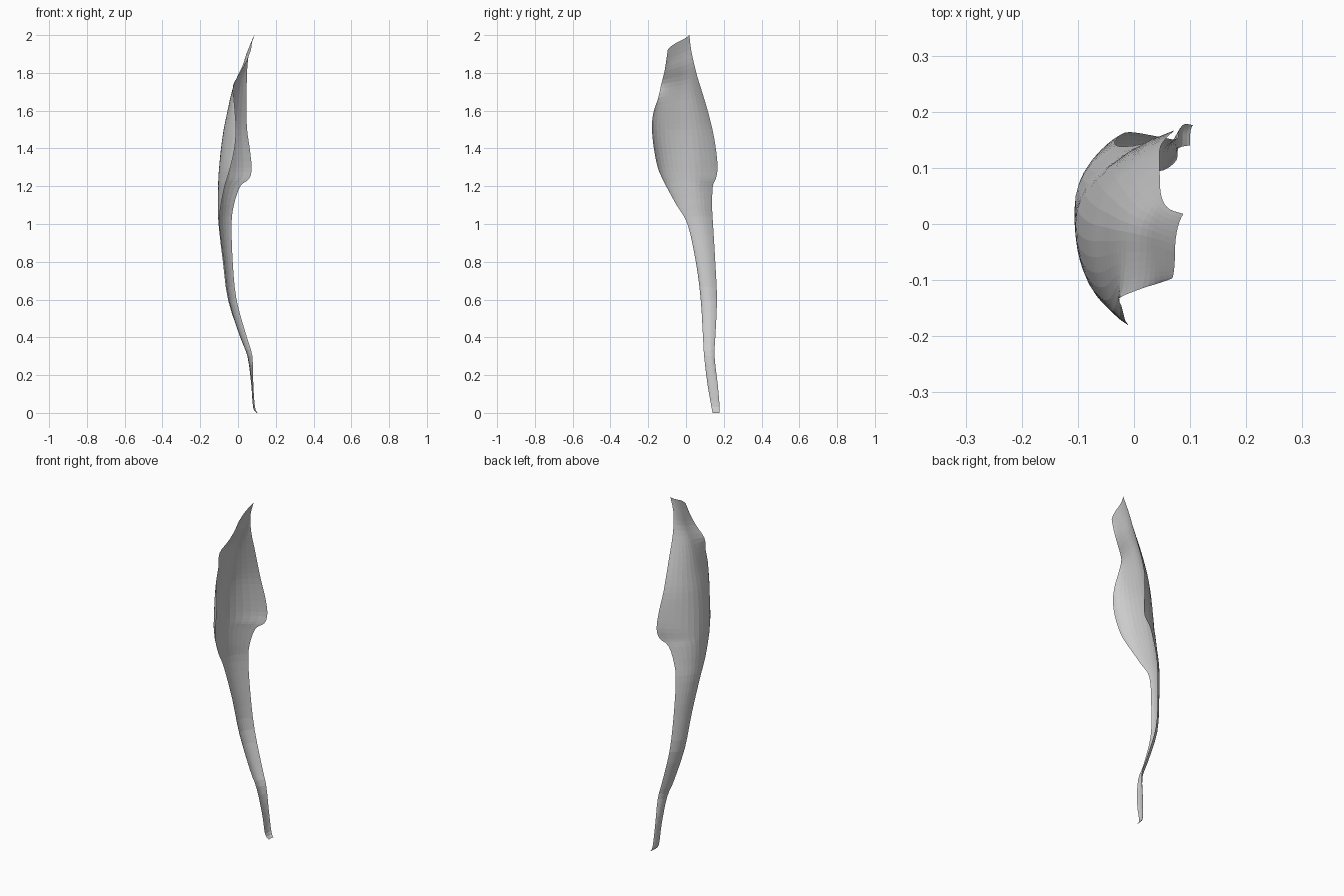
import bpy, bmesh, math
from mathutils import Vector

# Cross-sections, top to bottom: z, front edge xy, spine xy, back edge xy
ROWS = [
    (2.00, .068, -.097, .073, -.05, .088, .018),
    (1.93, .046, -.105, .045, -.04, .064, .026),
    (1.86, .014, -.115, .022, -.035, .052, .04),
    (1.78, -.026, -.132, -.014, -.03, .047, .06),
    (1.70, -.022, -.147, -.037, -.03, .046, .085),
    (1.60, -.015, -.174, -.057, -.03, .045, .115),
    (1.50, -.01, -.18, -.076, -.03, .048, .14),
    (1.40, -.018, -.17, -.09, -.025, .062, .158),
    (1.30, -.04, -.15, -.10, -.015, .072, .167),
    (1.24, -.058, -.125, -.104, -.005, .060, .158),
    (1.20, -.07, -.105, -.105, .0, .012, .142),
    (1.10, -.09, -.05, -.106, .015, -.022, .138),
    (1.00, -.097, .008, -.103, .04, -.034, .143),
    (0.80, -.072, .052, -.08, .075, -.028, .155),
    (0.60, -.046, .078, -.053, .1, -.008, .164),
    (0.40, .014, .09, .012, .11, .047, .155),
    (0.30, .053, .096, .05, .118, .076, .151),
    (0.15, .076, .114, .07, .13, .081, .168),
    (0.03, .079, .135, .08, .155, .090, .178),
    (0.00, .10, .14, .10, .157, .105, .176),
]
STEPS, HALF = 3, 7
FRONT_ARC, BACK_ARC = math.radians(75), math.radians(62)


def spline(a, b, c, d, t):
    return [q + .5 * t * (r - p + t * (2*p - 5*q + 4*r - s + t * (3*(q - r) + s - p)))
            for p, q, r, s in zip(a, b, c, d)]


def section(row):
    """Points of an open C-shaped section from front edge to back edge."""
    z, fx, fy, mx, my, bx, by = row
    drop = .16 * max(0, z - 1.5)          # front rim sits lower near the tip
    pts = []
    for i in range(-HALF, HALF + 1):
        ex, ey, arc = (fx, fy, FRONT_ARC) if i < 0 else (bx, by, BACK_ARC)
        a = abs(i) / HALF * arc
        u, v = (1 - math.cos(a)) / (1 - math.cos(arc)), math.sin(a) / math.sin(arc)
        pts.append(Vector((mx + (ex - mx) * u, my + (ey - my) * v,
                           z - drop * (HALF - i) / (2 * HALF))))
    return pts


# Curled leaf blade running down into its ribbon-like stalk
rows, last = [], len(ROWS) - 1
for k in range(last):
    quad = [ROWS[min(max(k + j, 0), last)] for j in (-1, 0, 1, 2)]
    rows += [spline(*quad, s / STEPS) for s in range(STEPS)]
rows.append(ROWS[-1])

bm = bmesh.new()
grid = [[bm.verts.new(p) for p in section(r)] for r in rows]
for upper, lower in zip(grid, grid[1:]):
    for i in range(2 * HALF):
        bm.faces.new((upper[i], lower[i], lower[i + 1], upper[i + 1]))
bmesh.ops.recalc_face_normals(bm, faces=bm.faces)
mesh = bpy.data.meshes.new("curled_leaf")
bm.to_mesh(mesh)
bm.free()
leaf = bpy.data.objects.new("curled_leaf", mesh)
bpy.context.collection.objects.link(leaf)
